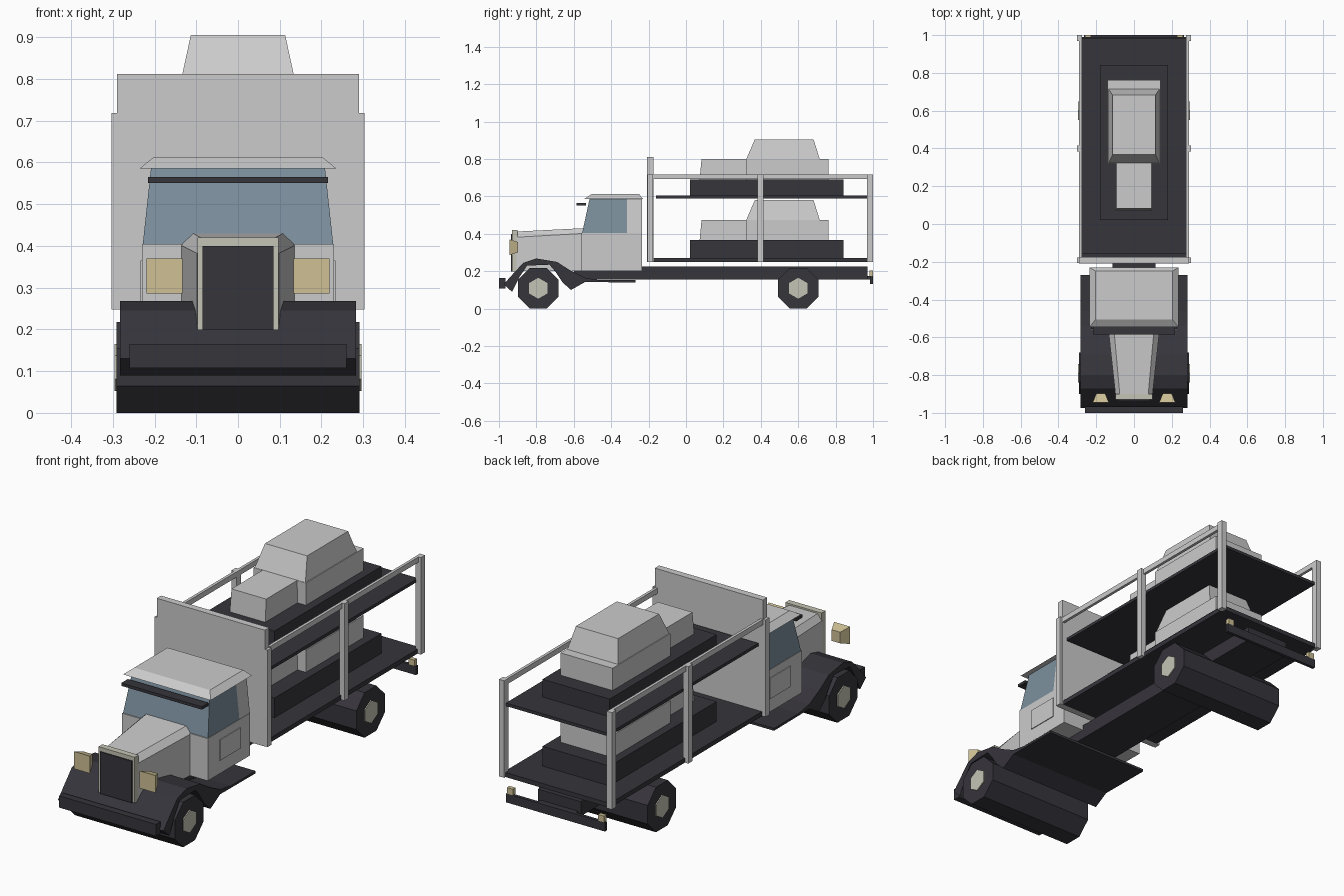
import bpy, bmesh, math

if "Cube" in bpy.data.objects:
    bpy.data.objects.remove(bpy.data.objects["Cube"])


def material(name, rgb):
    m = bpy.data.materials.new(name)
    m.diffuse_color = (*rgb, 1)
    m.use_nodes = True
    m.node_tree.nodes["Principled BSDF"].inputs["Base Color"].default_value = m.diffuse_color
    return m


GREY = material("light grey", (0.60, 0.60, 0.60))
DARK = material("charcoal", (0.037, 0.035, 0.044))
GLASS = material("blue glass", (0.20, 0.28, 0.34))
LAMP = material("pale yellow", (0.62, 0.53, 0.30))
TRIM = material("ivory trim", (0.56, 0.55, 0.46))


def build(name, verts, faces, mat):
    mesh = bpy.data.meshes.new(name)
    mesh.from_pydata(verts, [], faces)
    mesh.materials.append(mat)
    bm = bmesh.new()
    bm.from_mesh(mesh)
    bmesh.ops.recalc_face_normals(bm, faces=bm.faces)
    bm.to_mesh(mesh)
    bm.free()
    obj = bpy.data.objects.new(name, mesh)
    bpy.context.collection.objects.link(obj)
    return obj


def loft(name, a, b, mat):
    """Solid between two matching loops of points."""
    n = len(a)
    faces = [tuple(range(n)), tuple(range(n, 2 * n))]
    faces += [(i, (i + 1) % n, n + (i + 1) % n, n + i) for i in range(n)]
    return build(name, a + b, faces, mat)


def rect(x0, x1, y0, y1, z):
    return [(x0, y0, z), (x1, y0, z), (x1, y1, z), (x0, y1, z)]


def taper(name, low, z0, high, z1, mat):
    return loft(name, rect(*low, z0), rect(*high, z1), mat)


def box(name, x0, x1, y0, y1, z0, z1, mat):
    return taper(name, (x0, x1, y0, y1), z0, (x0, x1, y0, y1), z1, mat)


def across(name, profile, w, mat):
    """Side profile of (y, z) points extruded across the width."""
    return loft(name, [(-w, y, z) for y, z in profile], [(w, y, z) for y, z in profile], mat)


def ring(y, z, r, n, turn):
    return [(y + r * math.cos(math.tau * (i + turn) / n),
             z + r * math.sin(math.tau * (i + turn) / n)) for i in range(n)]


# Wheels: full-width octagonal rollers with hexagonal hubs
for end, y in (("front", -0.79), ("rear", 0.60)):
    across(end + "_wheel", ring(y, 0.109, 0.118, 8, 0.5), 0.291, DARK)
    across(end + "_hub", ring(y, 0.109, 0.056, 6, 0.5), 0.296, TRIM)

# Chassis, fender with running board, bumpers
box("chassis", -0.115, 0.115, -0.60, 0.97, 0.155, 0.225, DARK)
outer = [(-0.975, 0.13), (-0.93, 0.18), (-0.87, 0.245), (-0.80, 0.268), (-0.69, 0.25),
         (-0.62, 0.205), (-0.54, 0.165), (-0.46, 0.152), (-0.27, 0.152)]
inner = [(-0.27, 0.14), (-0.54, 0.142), (-0.615, 0.10), (-0.66, 0.14), (-0.70, 0.20),
         (-0.73, 0.235), (-0.85, 0.23), (-0.89, 0.17), (-0.93, 0.09)]
across("fender_and_running_board", outer + inner, 0.283, DARK)
box("front_bumper", -0.26, 0.26, -1.0, -0.965, 0.108, 0.165, DARK)
box("rear_bumper", -0.265, 0.265, 0.985, 1.0, 0.132, 0.175, DARK)
box("rear_bumper_mount", -0.10, 0.10, 0.965, 0.988, 0.155, 0.175, DARK)

# Cab
box("cab_lower", -0.23, 0.23, -0.56, -0.235, 0.20, 0.405, GREY)
taper("cab_windows", (-0.228, 0.228, -0.555, -0.315), 0.405,
      (-0.208, 0.208, -0.515, -0.315), 0.59, GLASS)
taper("cab_rear_pillar", (-0.228, 0.228, -0.315, -0.235), 0.405,
      (-0.208, 0.208, -0.315, -0.235), 0.59, GREY)
taper("roof", (-0.235, 0.235, -0.545, -0.23), 0.586,
      (-0.203, 0.203, -0.505, -0.25), 0.612, GREY)
box("sun_visor", -0.216, 0.216, -0.585, -0.535, 0.551, 0.565, DARK)

# Hood with bevelled shoulders, narrowing towards the grille


def hood_section(y, w, top_w, shoulder, top):
    half = [(w, 0.20), (w, shoulder), (top_w, top)]
    return [(x, y, z) for x, z in half] + [(-x, y, z) for x, z in reversed(half)]


loft("hood", hood_section(-0.905, 0.098, 0.075, 0.382, 0.412),
     hood_section(-0.55, 0.137, 0.107, 0.402, 0.43), GREY)
box("grille_frame", -0.097, 0.097, -0.93, -0.90, 0.198, 0.420, TRIM)
box("grille", -0.085, 0.085, -0.936, -0.93, 0.198, 0.400, DARK)

# Load decks and headboard
box("lower_deck", -0.285, 0.285, -0.175, 0.99, 0.248, 0.270, DARK)
box("upper_deck", -0.276, 0.276, -0.16, 0.985, 0.590, 0.605, DARK)
box("headboard", -0.29, 0.29, -0.208, -0.175, 0.248, 0.812, GREY)

# Paired parts: posts, rails, lamps and door plates
for side, s in (("left", -1), ("right", 1)):
    def pair(name, x0, x1, *rest):
        return box(side + "_" + name, *sorted((s * x0, s * x1)), *rest)

    pair("front_post", 0.275, 0.303, -0.206, -0.177, 0.248, 0.718, GREY)
    pair("middle_post", 0.275, 0.303, 0.383, 0.415, 0.248, 0.718, GREY)
    pair("rear_post", 0.275, 0.303, 0.968, 1.0, 0.248, 0.718, GREY)
    pair("top_rail", 0.276, 0.290, -0.175, 0.97, 0.692, 0.718, GREY)
    pair("tail_lamp", 0.228, 0.260, 0.98, 1.0, 0.175, 0.205, LAMP)
    pair("door_plate", 0.229, 0.234, -0.47, -0.31, 0.265, 0.365, GREY)
    front = [(s * x, -0.945, z) for x, z in ((0.133, 0.286), (0.219, 0.286), (0.219, 0.370), (0.133, 0.370))]
    back = [(s * x, -0.897, z) for x, z in ((0.153, 0.302), (0.199, 0.302), (0.199, 0.356), (0.153, 0.356))]
    loft(side + "_headlamp", front, back, LAMP)

# Stacked cargo vehicles, one per deck
for level, z in (("lower", 0.270), ("upper", 0.605)):
    top = z + (0.096 if level == "lower" else 0.086)
    box(level + "_cargo_base", -0.18, 0.18, 0.022, 0.842, z, top, DARK)
    taper(level + "_cargo_nose", (-0.095, 0.095, 0.073, 0.325), top,
          (-0.093, 0.093, 0.083, 0.325), top + 0.108, GREY)
    box(level + "_cargo_body", -0.14, 0.14, 0.320, 0.762, top, top + 0.108, GREY)
    taper(level + "_cargo_cabin", (-0.136, 0.136, 0.322, 0.715), top + 0.108,
          (-0.113, 0.113, 0.368, 0.682), top + 0.214, GREY)
